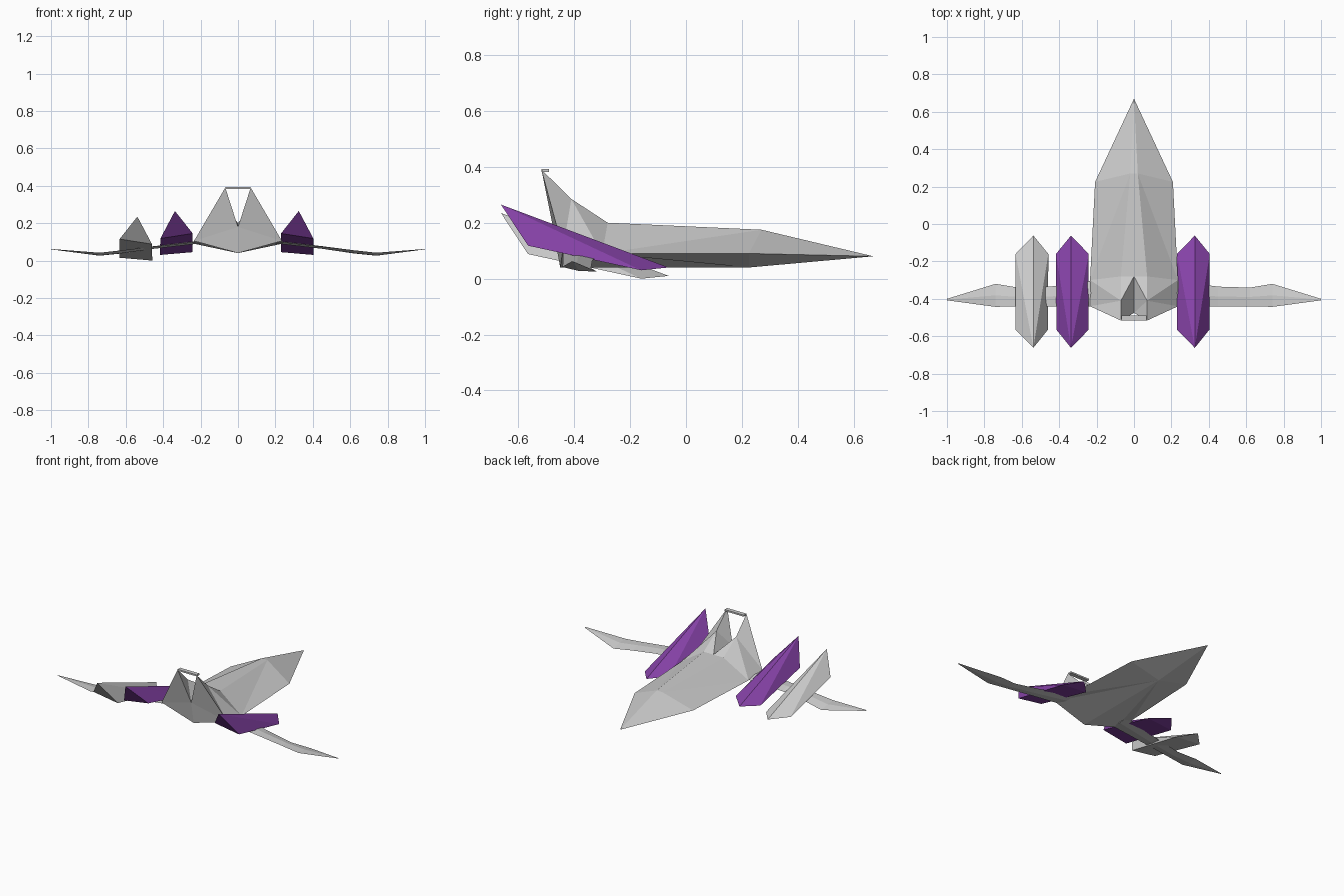
import bpy
import bmesh

cube = bpy.data.objects.get("Cube")
if cube:
    bpy.data.objects.remove(cube, do_unlink=True)


def make_material(name, colour):
    material = bpy.data.materials.new(name)
    material.use_nodes = True
    material.diffuse_color = colour
    shader = material.node_tree.nodes["Principled BSDF"]
    shader.inputs["Base Color"].default_value = colour
    shader.inputs["Roughness"].default_value = 0.8
    return material


grey = make_material("light grey", (0.6, 0.6, 0.6, 1))
purple = make_material("purple", (0.24, 0.055, 0.39, 1))


def build(name, points, faces, material, sides=(1,)):
    """Make a flat-shaded part from named points; sides lists the x signs to build."""
    bm = bmesh.new()
    for side in sides:
        made = {key: bm.verts.new((side * x, y, z)) for key, (x, y, z) in points.items()}
        for face in faces:
            bm.faces.new([made[key] for key in face])
    bmesh.ops.remove_doubles(bm, verts=bm.verts[:], dist=0.0005)
    bmesh.ops.recalc_face_normals(bm, faces=bm.faces[:])
    mesh = bpy.data.meshes.new(name)
    bm.to_mesh(mesh)
    bm.free()
    mesh.materials.append(material)
    part = bpy.data.objects.new(name, mesh)
    bpy.context.collection.objects.link(part)
    return part


# Hull: one half described by its corner points, built on both sides
hull_points = {
    "nose": (0, 0.67, 0.08),
    "front_edge": (0.208, 0.225, 0.09),
    "side_edge": (0.235, -0.30, 0.09),
    "rear_edge": (0.235, -0.44, 0.105),
    "keel_front": (0, 0.225, 0.04),
    "keel_rear": (0, -0.45, 0.04),
    "deck_centre": (0, 0.27, 0.175),
    "deck_front": (0.02, 0.27, 0.175),
    "deck_rear": (0.07, -0.28, 0.20),
    "prong_middle": (0.07, -0.41, 0.285),
    "prong_tip": (0.068, -0.517, 0.39),
    "groove_front": (0, -0.28, 0.20),
    "groove_rear": (0, -0.475, 0.18),
}
hull_faces = [
    # nose and deck
    ("nose", "deck_front", "front_edge"),
    ("nose", "deck_centre", "deck_front"),
    ("deck_centre", "groove_front", "deck_rear", "deck_front"),
    # flank
    ("deck_front", "side_edge", "front_edge"),
    ("deck_front", "deck_rear", "side_edge"),
    # outer side of the tail prong
    ("deck_rear", "prong_middle", "side_edge"),
    ("prong_middle", "rear_edge", "side_edge"),
    ("prong_middle", "prong_tip", "rear_edge"),
    # groove between the prongs
    ("groove_front", "prong_middle", "deck_rear"),
    ("groove_front", "groove_rear", "prong_middle"),
    ("groove_rear", "prong_tip", "prong_middle"),
    # rear wall
    ("prong_tip", "groove_rear", "rear_edge"),
    ("groove_rear", "keel_rear", "rear_edge"),
    # underside
    ("nose", "front_edge", "keel_front"),
    ("keel_front", "front_edge", "side_edge"),
    ("keel_front", "side_edge", "rear_edge"),
    ("keel_front", "rear_edge", "keel_rear"),
]
build("hull", hull_points, hull_faces, grey, (1, -1))

# Bar joining the prong tips
bpy.ops.mesh.primitive_cube_add(size=1, location=(0, -0.503, 0.387))
bar = bpy.context.object
bar.name = "prong_bar"
bar.scale = (0.136, 0.026, 0.01)
bar.data.materials.append(grey)

# Wings: x, then leading and trailing edge as (y, z)
wing_sections = [
    (0.20, (-0.30, 0.095), (-0.44, 0.103)),
    (0.45, (-0.335, 0.065), (-0.44, 0.075)),
    (0.62, (-0.34, 0.038), (-0.44, 0.055)),
    (0.74, (-0.32, 0.026), (-0.443, 0.042)),
    (1.0, (-0.400, 0.060), (-0.408, 0.062)),
]
corners = ("lead", "top", "trail", "under")
wing_points = {}
wing_faces = []
for i, (x, lead, trail) in enumerate(wing_sections):
    middle_y = (lead[0] + trail[0]) / 2
    middle_z = (lead[1] + trail[1]) / 2
    bulge = 0.001 if x == 1 else 0.007
    wing_points["lead", i] = (x, *lead)
    wing_points["top", i] = (x, middle_y, middle_z + bulge)
    wing_points["trail", i] = (x, *trail)
    wing_points["under", i] = (x, middle_y, middle_z - bulge)
    if i:
        for a, b in zip(corners, corners[1:] + corners[:1]):
            wing_faces.append(((a, i - 1), (b, i - 1), (b, i), (a, i)))
last = len(wing_sections) - 1
wing_faces += [[(c, end) for c in corners] for end in (0, last)]
for name, side in (("left_wing", 1), ("right_wing", -1)):
    build(name, wing_points, wing_faces, grey, (side,))

# Pods: raised roof-like kites with the peak at the rear
pod_points = {
    "peak": (0.325, -0.662, 0.265),
    "front_tip": (0.325, -0.062, 0.04),
    "inner_rear": (0.23, -0.565, 0.145),
    "outer_rear": (0.403, -0.565, 0.118),
    "inner_front": (0.23, -0.16, 0.045),
    "outer_front": (0.405, -0.16, 0.03),
}
pod_faces = [
    ("peak", "inner_rear", "inner_front"),
    ("peak", "inner_front", "front_tip"),
    ("peak", "front_tip", "outer_front"),
    ("peak", "outer_front", "outer_rear"),
    ("peak", "outer_rear", "inner_rear"),
    ("inner_rear", "outer_rear", "outer_front", "inner_front"),
    ("inner_front", "outer_front", "front_tip"),
]
build("left_pod", pod_points, pod_faces, purple)
right_pod = build("right_pod", pod_points, pod_faces, purple, (-1,))
right_pod.location.x = -0.012
outer_pod = build("outer_right_pod", pod_points, pod_faces, grey)
outer_pod.location = (-0.863, 0, -0.03)
